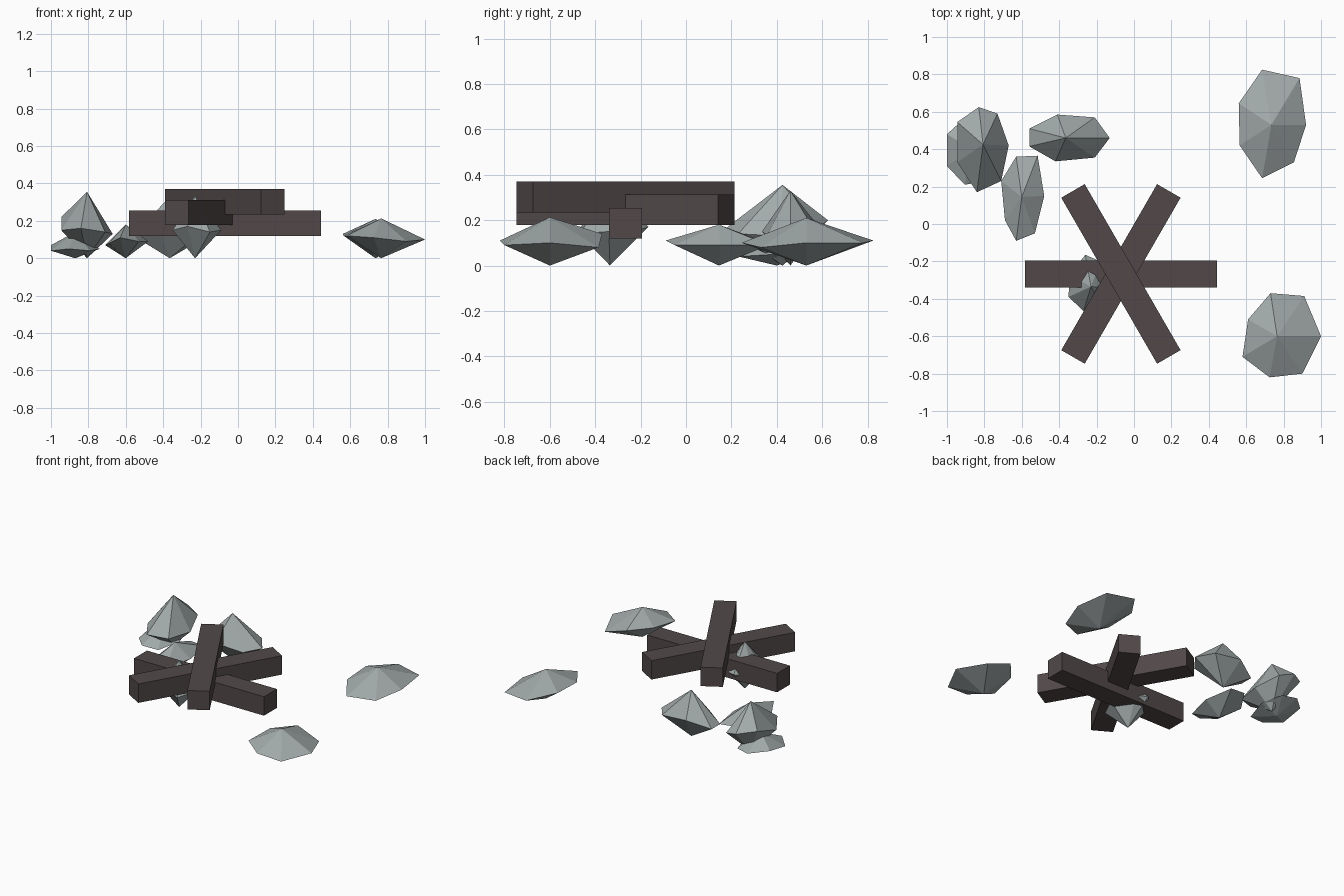
import bpy, bmesh, math
from mathutils import Matrix, Vector


def material(name, rgb):
    m = bpy.data.materials.new(name)
    m.diffuse_color = (*rgb, 1)
    return m


WOOD = material("charred_brown", (0.085, 0.066, 0.066))
STONE = material("stone_grey", (0.36, 0.40, 0.40))


def add_object(name, bm, mat):
    bmesh.ops.recalc_face_normals(bm, faces=bm.faces)
    mesh = bpy.data.meshes.new(name)
    bm.to_mesh(mesh)
    bm.free()
    mesh.materials.append(mat)
    bpy.context.collection.objects.link(bpy.data.objects.new(name, mesh))


def log(name, z, angle):
    # square beam, turned about the shared crossing point
    bm = bmesh.new()
    place = (Matrix.Translation((-0.07, -0.267, z))
             @ Matrix.Rotation(math.radians(angle), 4, 'Z')
             @ Matrix.Diagonal((1.025, 0.145, 0.135, 1)))
    bmesh.ops.create_cube(bm, size=1, matrix=place)
    add_object(name, bm, WOOD)


def rock(name, centre, top, ring):
    # seven-sided double pyramid with an uneven waist
    bm = bmesh.new()
    low = bm.verts.new((*centre, 0))
    high = bm.verts.new((*centre, top))
    waist = [bm.verts.new(p) for p in ring]
    for a, b in zip(waist, waist[1:] + waist[:1]):
        bm.faces.new((a, b, high))
        bm.faces.new((b, a, low))
    add_object(name, bm, STONE)


# crossed logs, stacked from low to high
log("low_log", 0.187, 0)
log("middle_log", 0.245, 60)
log("top_log", 0.302, -60)

# scattered stones
rock("front_right_rock", (0.765, -0.60), 0.213, [
    (1.0, -0.60, 0.10), (0.91, -0.385, 0.08), (0.73, -0.37, 0.14), (0.61, -0.51, 0.14),
    (0.58, -0.71, 0.12), (0.725, -0.82, 0.11), (0.90, -0.80, 0.09)])
rock("back_right_rock", (0.735, 0.53), 0.21, [
    (0.92, 0.53, 0.10), (0.885, 0.78, 0.10), (0.685, 0.825, 0.11), (0.56, 0.645, 0.13),
    (0.565, 0.42, 0.12), (0.685, 0.245, 0.10), (0.855, 0.33, 0.08)])
rock("tall_left_rock", (-0.807, 0.425), 0.355, [
    (-0.67, 0.42, 0.13), (-0.73, 0.59, 0.17), (-0.83, 0.625, 0.20), (-0.945, 0.545, 0.22),
    (-0.945, 0.33, 0.15), (-0.84, 0.17, 0.16), (-0.71, 0.23, 0.14)])
rock("flat_left_rock", (-0.87, 0.40), 0.14, [
    (-0.74, 0.40, 0.05), (-0.79, 0.55, 0.06), (-0.89, 0.58, 0.06), (-1.0, 0.48, 0.07),
    (-1.0, 0.31, 0.04), (-0.905, 0.21, 0.05), (-0.79, 0.23, 0.04)])
rock("inner_left_rock", (-0.60, 0.145), 0.18, [
    (-0.48, 0.15, 0.09), (-0.515, 0.365, 0.09), (-0.63, 0.36, 0.10), (-0.71, 0.23, 0.07),
    (-0.69, 0.02, 0.08), (-0.63, -0.09, 0.11), (-0.53, -0.05, 0.09)])
rock("back_rock", (-0.365, 0.46), 0.33, [
    (-0.13, 0.46, 0.14), (-0.21, 0.57, 0.15), (-0.41, 0.585, 0.17), (-0.56, 0.51, 0.12),
    (-0.56, 0.415, 0.12), (-0.42, 0.335, 0.15), (-0.21, 0.355, 0.13)])
rock("rock_under_logs", (-0.23, -0.335), 0.335, [
    (-0.09, -0.34, 0.15), (-0.18, -0.20, 0.16), (-0.26, -0.165, 0.17), (-0.345, -0.27, 0.15),
    (-0.35, -0.39, 0.15), (-0.27, -0.465, 0.17), (-0.15, -0.47, 0.14)])
